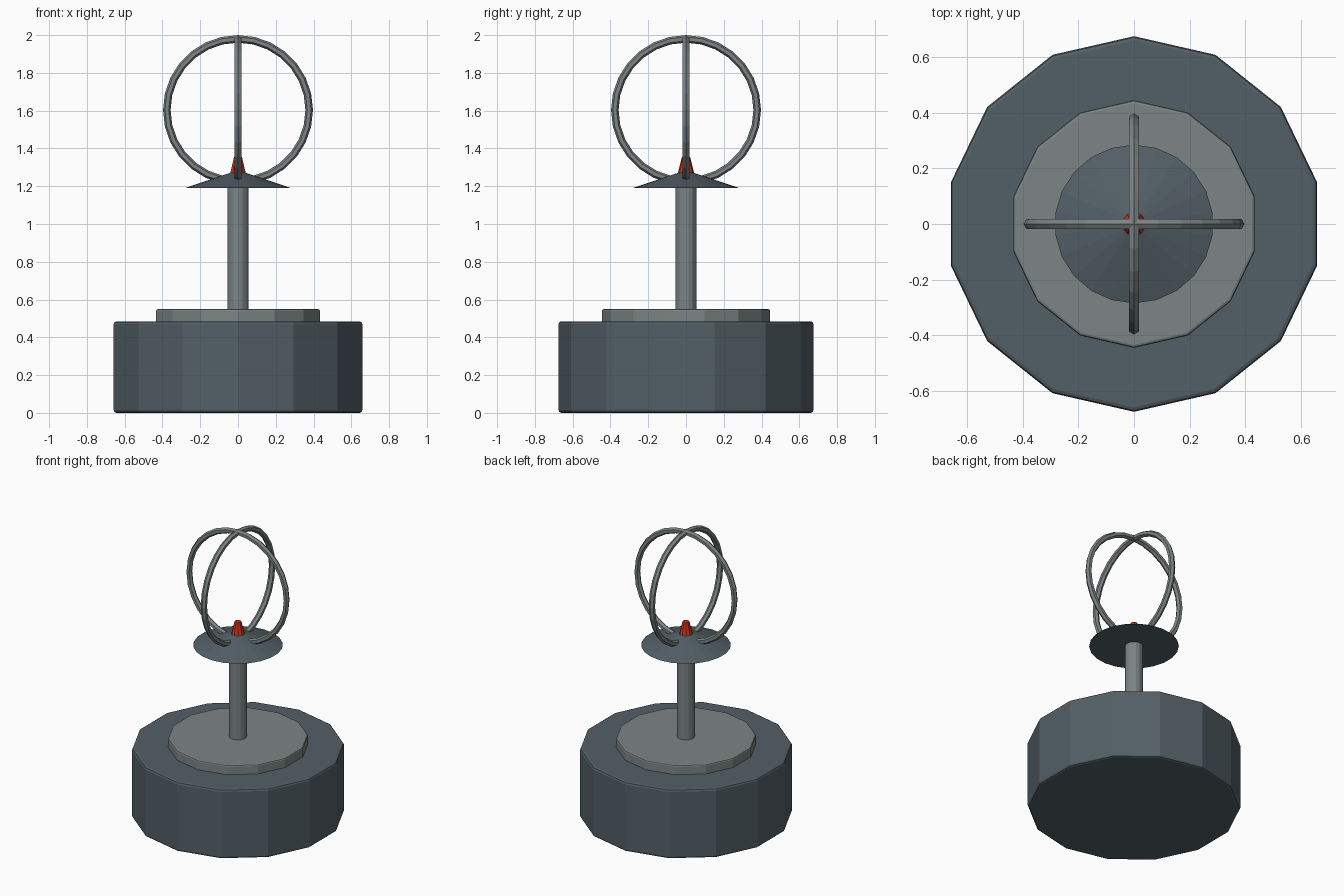
import bpy
import math

if "Cube" in bpy.data.objects:
    bpy.data.objects.remove(bpy.data.objects["Cube"])


def material(name, rgb):
    m = bpy.data.materials.new(name)
    m.diffuse_color = (*rgb, 1)
    m.use_nodes = True
    m.node_tree.nodes["Principled BSDF"].inputs["Base Color"].default_value = m.diffuse_color
    return m


slate = material("slate", (0.085, 0.115, 0.135))
grey = material("grey", (0.20, 0.235, 0.23))
red = material("red", (0.60, 0.035, 0.012))


def frustum(name, sides, r1, r2, z1, z2, mat, bevel=0):
    """Upright tapered prism with a corner pointing to +y."""
    bpy.ops.mesh.primitive_cone_add(vertices=sides, radius1=r1, radius2=r2,
                                    depth=z2 - z1, location=(0, 0, (z1 + z2) / 2))
    ob = bpy.context.object
    ob.name = name
    ob.data.materials.append(mat)
    if bevel:
        mod = ob.modifiers.new("edge_bevel", 'BEVEL')
        mod.width = bevel
        mod.segments = 2
        mod.limit_method = 'ANGLE'
        mod.angle_limit = math.radians(40)
    return ob


# Float drum and the raised deck on it
frustum("base_drum", 14, 0.675, 0.675, 0.005, 0.485, slate, 0.015)
bpy.context.object.location.z -= 0.0025
bpy.context.object.scale.z = 0.485 / 0.48
frustum("deck_plate", 14, 0.445, 0.445, 0.47, 0.55, grey, 0.01)

# Mast, shallow conical hood and warning lamp
frustum("mast", 14, 0.056, 0.056, 0.54, 1.20, grey)
frustum("hood", 22, 0.285, 0.0, 1.19, 1.285, slate)
frustum("lamp", 10, 0.05, 0.022, 1.24, 1.355, red)

# Two crossed upright rings
for name, turn in (("ring_side", 0), ("ring_front", math.pi / 2)):
    bpy.ops.mesh.primitive_torus_add(major_radius=0.377, minor_radius=0.02,
                                     major_segments=28, minor_segments=6,
                                     location=(0, 0, 1.603),
                                     rotation=(math.pi / 2, 0, turn))
    ring = bpy.context.object
    ring.name = name
    ring.data.materials.append(grey)
